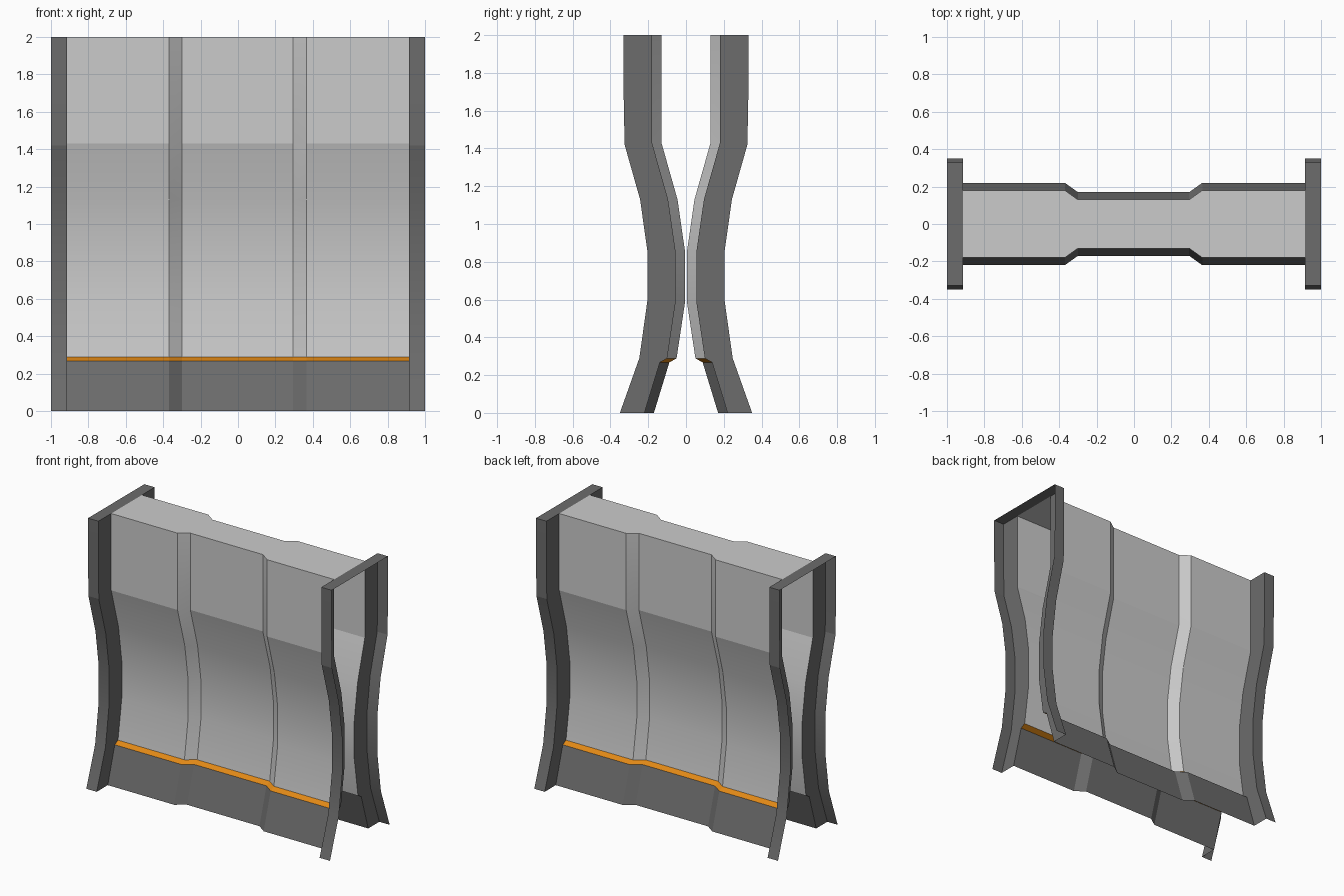
import bpy, bmesh, math
from mathutils import Vector

if "Cube" in bpy.data.objects:
    bpy.data.objects.remove(bpy.data.objects["Cube"])


def material(name, rgb):
    m = bpy.data.materials.new(name)
    m.diffuse_color = (*rgb, 1)
    m.use_nodes = True
    m.node_tree.nodes["Principled BSDF"].inputs["Base Color"].default_value = m.diffuse_color
    return m


LIGHT = material("light grey", (0.60, 0.60, 0.60))
DARK = material("dark grey", (0.15, 0.15, 0.15))
ORANGE = material("orange", (0.76, 0.25, 0.008))

# outer depth of the end posts by height (y, z)
POST = [(0.35, 0), (0.247, 0.29), (0.205, 0.59), (0.205, 0.86),
        (0.243, 1.13), (0.325, 1.42), (0.33, 1.68), (0.33, 2)]
# depth of the wall's side panels by height
BAND = [(0.22, 0), (0.138, 0.268)]
LIP = [(0.138, 0.268), (0.10, 0.288)]
WALL = [(0.10, 0.288), (0.056, 0.58), (0.056, 0.86),
        (0.095, 1.13), (0.18, 1.43), (0.18, 2)]
# wall plan: x position and inward recess
PLAN = [(-0.915, 0), (-0.37, 0), (-0.30, 0.05), (0.295, 0.05), (0.365, 0), (0.915, 0)]


def make(name, quads, mat, smooth=False):
    """Quads are (corner points, outward direction)."""
    bm = bmesh.new()
    for pts, out in quads:
        f = bm.faces.new([bm.verts.new(p) for p in pts])
        f.normal_update()
        if f.normal.dot(Vector(out)) < 0:
            f.normal_flip()
    bmesh.ops.remove_doubles(bm, verts=bm.verts, dist=1e-4)
    me = bpy.data.meshes.new(name)
    bm.to_mesh(me)
    bm.free()
    me.materials.append(mat)
    ob = bpy.data.objects.new(name, me)
    bpy.context.collection.objects.link(ob)
    if smooth:
        bpy.ops.object.select_all(action='DESELECT')
        bpy.context.view_layer.objects.active = ob
        ob.select_set(True)
        bpy.ops.object.shade_smooth_by_angle(angle=math.radians(13))
    return ob


def sweep(profile, s):
    """Carry a height profile along the recessed wall plan, on side s."""
    quads = []
    for (x0, r0), (x1, r1) in zip(PLAN, PLAN[1:]):
        for (y0, z0), (y1, z1) in zip(profile, profile[1:]):
            quads.append(([(x0, s * (y0 - r0), z0), (x1, s * (y0 - r1), z0),
                           (x1, s * (y1 - r1), z1), (x0, s * (y1 - r0), z1)], (0, s, 0)))
    return quads


def depth(profile, z):
    for (y0, z0), (y1, z1) in zip(profile, profile[1:]):
        if z0 <= z <= z1:
            return y0 + (y1 - y0) * (z - z0) / (z1 - z0)


# walls, skirting bands and orange lips on both sides
for s, side in ((-1, "front"), (1, "back")):
    make(side + "_wall", sweep(WALL, s), LIGHT, True)
    make(side + "_skirting", sweep(BAND, s), DARK)
    make(side + "_lip", sweep(LIP, s), ORANGE)

# flat top between the walls
top = []
for (x0, r0), (x1, r1) in zip(PLAN, PLAN[1:]):
    a, b = 0.18 - r0, 0.18 - r1
    top.append(([(x0, -a, 2), (x1, -b, 2), (x1, b, 2), (x0, a, 2)], (0, 0, 1)))
make("wall_top", top, LIGHT)

# open-ended end frames: post faces, their inner cheeks, and the top strip
INNER = BAND + WALL
heights = sorted({z for _, z in POST + INNER})
for e, end in ((-1, "left"), (1, "right")):
    xi, xo = e * 0.915, e
    quads = []
    for s in (-1, 1):
        for (y0, z0), (y1, z1) in zip(POST, POST[1:]):
            quads.append(([(xi, s * y0, z0), (xo, s * y0, z0),
                           (xo, s * y1, z1), (xi, s * y1, z1)], (0, s, 0)))
        for z0, z1 in zip(heights, heights[1:]):
            quads.append(([(xi, s * depth(INNER, z0), z0), (xi, s * depth(POST, z0), z0),
                           (xi, s * depth(POST, z1), z1), (xi, s * depth(INNER, z1), z1)],
                          (-e, 0, 0)))
    quads.append(([(xi, -0.33, 2), (xo, -0.33, 2), (xo, 0.33, 2), (xi, 0.33, 2)], (0, 0, 1)))
    make(end + "_end_frame", quads, DARK, True)
